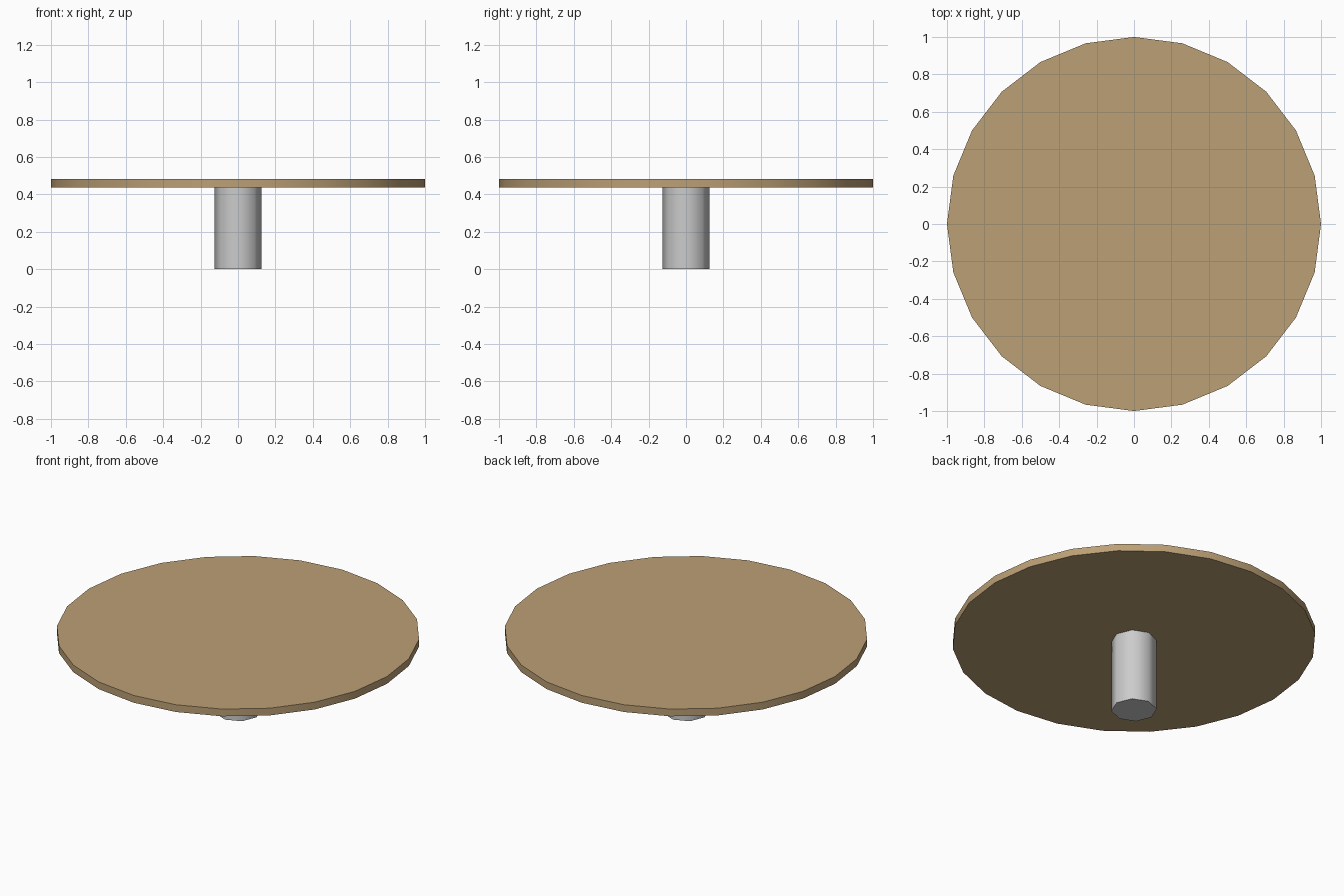
import bpy
import math

if "Cube" in bpy.data.objects:
    bpy.data.objects.remove(bpy.data.objects["Cube"])


def cylinder(name, sides, radius, z0, z1):
    bpy.ops.mesh.primitive_cylinder_add(
        vertices=sides, radius=radius, depth=z1 - z0, location=(0, 0, (z0 + z1) / 2))
    obj = bpy.context.object
    obj.name = name
    bpy.ops.object.shade_smooth_by_angle(angle=math.radians(50))
    return obj


# Round wooden top, 24 sides
top = cylinder("table_top", 24, 1.0, 0.437, 0.481)
wood = bpy.data.materials.new("wood")
wood.diffuse_color = (0.50, 0.35, 0.18, 1)
wood.use_nodes = True
wood.node_tree.nodes["Principled BSDF"].inputs["Base Color"].default_value = wood.diffuse_color
top.data.materials.append(wood)

# Grey eight-sided pedestal
cylinder("pedestal", 8, 0.125, 0.0, 0.437)
